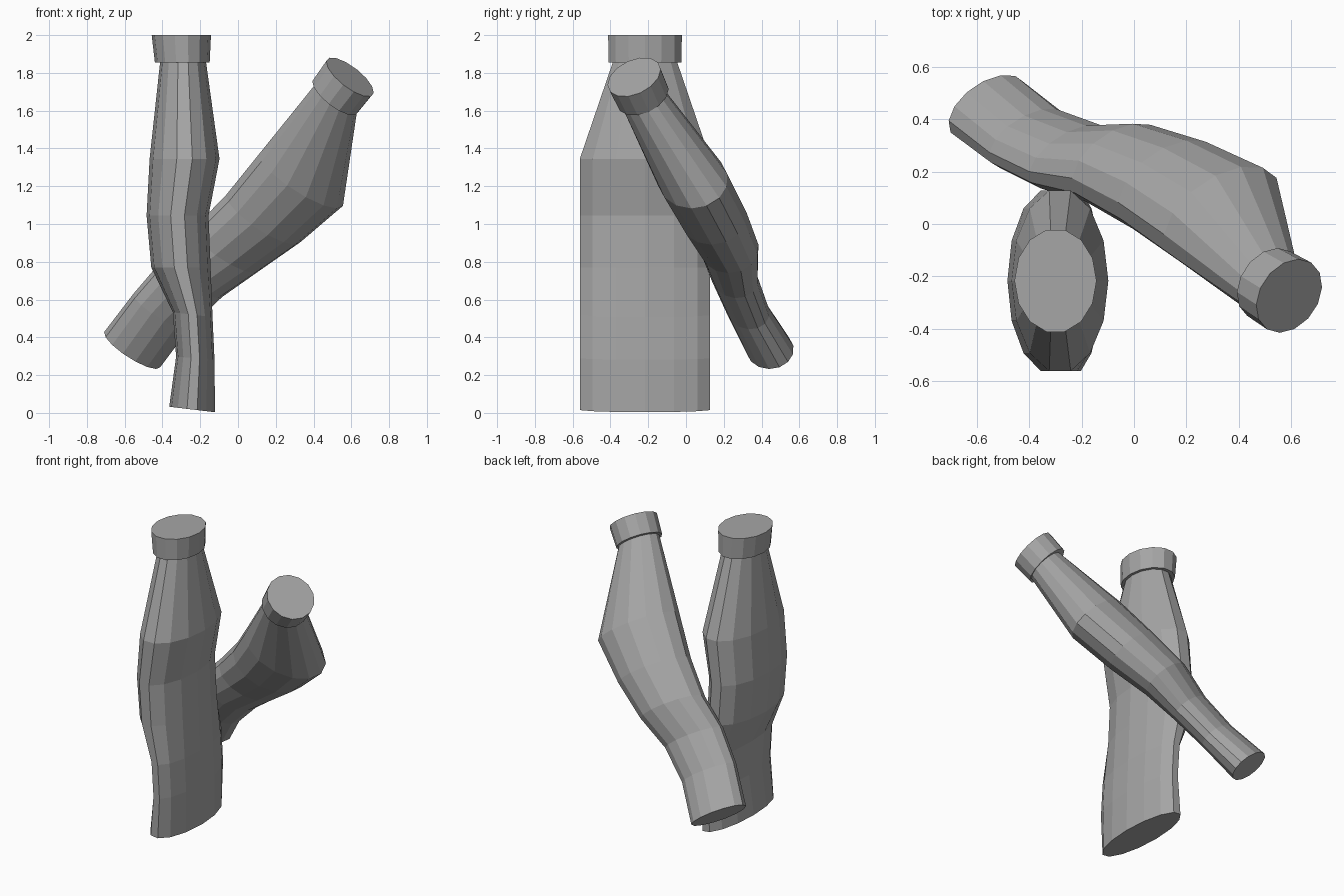
import bpy, bmesh, math
from mathutils import Vector

if "Cube" in bpy.data.objects:
    bpy.data.objects.remove(bpy.data.objects["Cube"])

SIDES = 14

# Dark grey shared by every part
grey = bpy.data.materials.new("dark_grey")
grey.diffuse_color = (0.38, 0.38, 0.38, 1)
grey.use_nodes = True
grey.node_tree.nodes["Principled BSDF"].inputs["Base Color"].default_value = grey.diffuse_color


def loft(name, rings, minor_dir):
    """Closed flat-faced tube through oval rings: (centre, normal, minor, major)."""
    bm = bmesh.new()
    loops = []
    for centre, normal, minor, major in rings:
        c, n, v = Vector(centre), Vector(normal).normalized(), Vector(minor_dir)
        v = (v - n * v.dot(n)).normalized()
        u = n.cross(v)
        loop = []
        for i in range(SIDES):
            t = 2 * math.pi * i / SIDES
            loop.append(bm.verts.new(c + v * minor * math.cos(t) + u * major * math.sin(t)))
        loops.append(loop)
    for lo, hi in zip(loops, loops[1:]):
        for i in range(SIDES):
            j = (i + 1) % SIDES
            bm.faces.new((lo[i], lo[j], hi[j], hi[i]))
    bm.faces.new(loops[0][::-1])
    bm.faces.new(loops[-1])
    bmesh.ops.recalc_face_normals(bm, faces=bm.faces)
    mesh = bpy.data.meshes.new(name)
    bm.to_mesh(mesh)
    bm.free()
    mesh.materials.append(grey)
    obj = bpy.data.objects.new(name, mesh)
    bpy.context.collection.objects.link(obj)
    return obj


# Upright crumpled bottle: body rings as (x, z, lean, minor, major), y stays fixed
Y = -0.217
upright = [(-0.243, 0.018, 0.12, 0.122, 0.354), (-0.226, 0.29, 0.08, 0.102, 0.354),
           (-0.24, 0.52, 0.12, 0.106, 0.354), (-0.302, 0.77, 0.0, 0.157, 0.354),
           (-0.32, 1.045, 0.0, 0.164, 0.354), (-0.283, 1.345, 0.0, 0.185, 0.354),
           (-0.291, 1.87, 0.0, 0.12, 0.17)]
loft("upright_bottle_body", [((x, Y, z), (lean, 0, 1), a, b) for x, z, lean, a, b in upright], (1, 0, 0))

# Upright bottle cap
loft("upright_bottle_cap", [((-0.295, Y, 1.855), (0, 0, 1), 0.145, 0.198),
                            ((-0.3, Y, 2.0), (0, 0, 1), 0.157, 0.2)], (1, 0, 0))

# Leaning bottle: narrower oval that tapers towards its base
AXIS = (0.58, -0.36, 0.73)
MINOR = (-0.13, 0.84, 0.53)
leaning = [((-0.56, 0.445, 0.335), AXIS, 0.12, 0.185),
           ((-0.405, 0.327, 0.54), AXIS, 0.104, 0.185),
           ((-0.242, 0.257, 0.712), AXIS, 0.112, 0.198),
           ((-0.062, 0.233, 0.863), AXIS, 0.148, 0.218),
           ((0.135, 0.148, 1.03), AXIS, 0.17, 0.245),
           ((0.335, 0.035, 1.235), AXIS, 0.178, 0.275),
           ((0.525, -0.238, 1.68), AXIS, 0.118, 0.132)]
loft("leaning_bottle_body", leaning, MINOR)

# Leaning bottle cap
loft("leaning_bottle_cap", [((0.515, -0.228, 1.675), AXIS, 0.145, 0.15),
                            ((0.593, -0.275, 1.778), AXIS, 0.15, 0.155)], MINOR)
